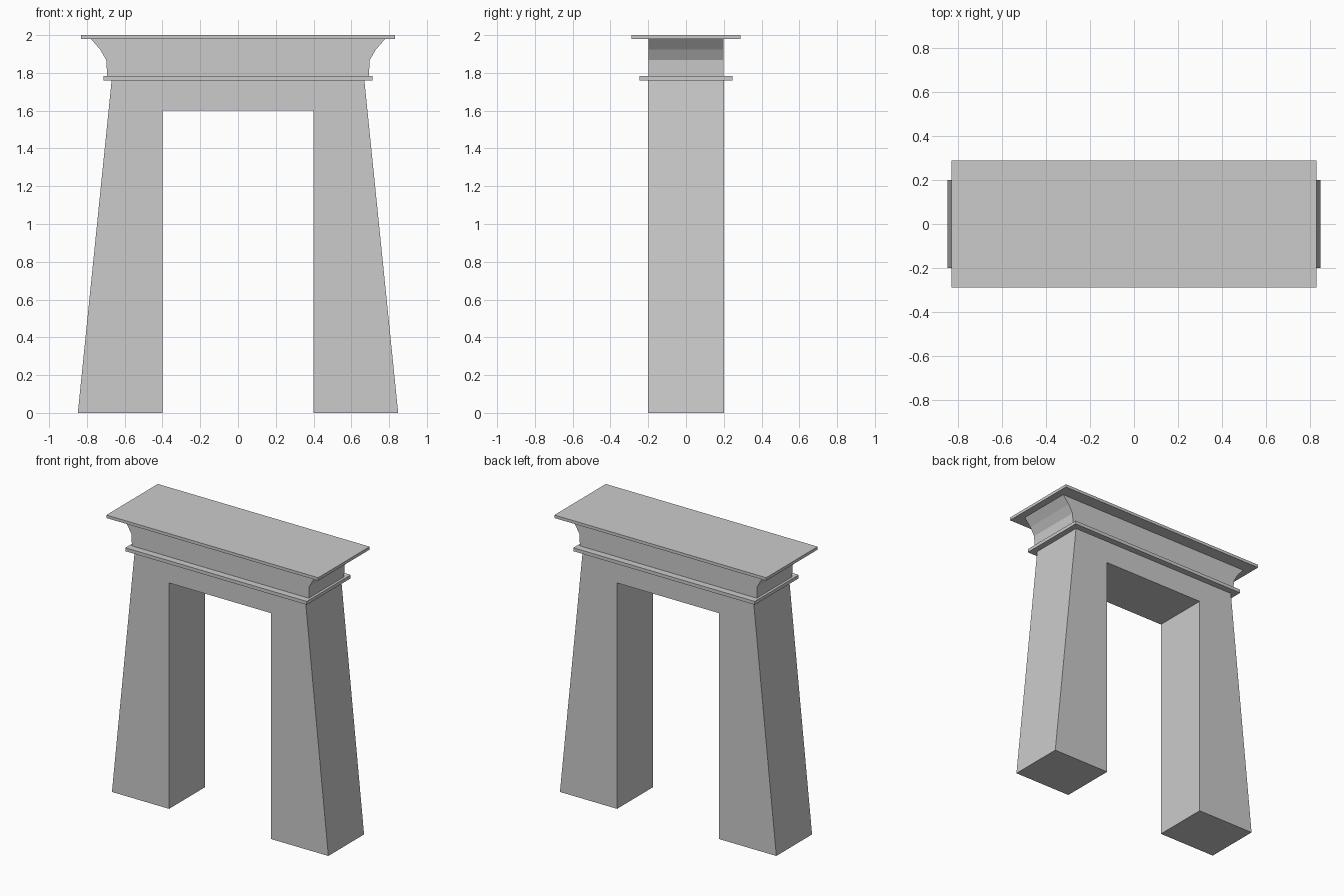
import bpy
import bmesh

if "Cube" in bpy.data.objects:
    bpy.data.objects.remove(bpy.data.objects["Cube"])


def prism(name, half_profile, half_depth):
    """Mirror a right-hand x-z profile across x = 0 and extrude it along y."""
    profile = half_profile + [(-x, z) for x, z in reversed(half_profile)]
    bm = bmesh.new()
    face = bm.faces.new([bm.verts.new((x, -half_depth, z)) for x, z in profile])
    ext = bmesh.ops.extrude_face_region(bm, geom=[face])
    verts = [v for v in ext["geom"] if isinstance(v, bmesh.types.BMVert)]
    bmesh.ops.translate(bm, verts=verts, vec=(0, 2 * half_depth, 0))
    bmesh.ops.recalc_face_normals(bm, faces=bm.faces)
    mesh = bpy.data.meshes.new(name)
    bm.to_mesh(mesh)
    bm.free()
    obj = bpy.data.objects.new(name, mesh)
    bpy.context.collection.objects.link(obj)
    return obj


def slab(name, half_width, half_depth, z0, z1):
    return prism(name, [(half_width, z0), (half_width, z1)], half_depth)


# Tapered gateway with a rectangular opening
prism("gateway_body", [(0.4, 1.6), (0.4, 0), (0.848, 0), (0.669, 1.76)], 0.2)

# Thin moulding around the top of the gateway
slab("moulding_band", 0.711, 0.246, 1.76, 1.784)

# Cornice block with flared, faceted ends
prism("flared_cornice", [(0.693, 1.784), (0.697, 1.867), (0.73, 1.924), (0.778, 1.979)], 0.198)

# Flat cap slab
slab("cap_slab", 0.83, 0.288, 1.979, 2.0)
